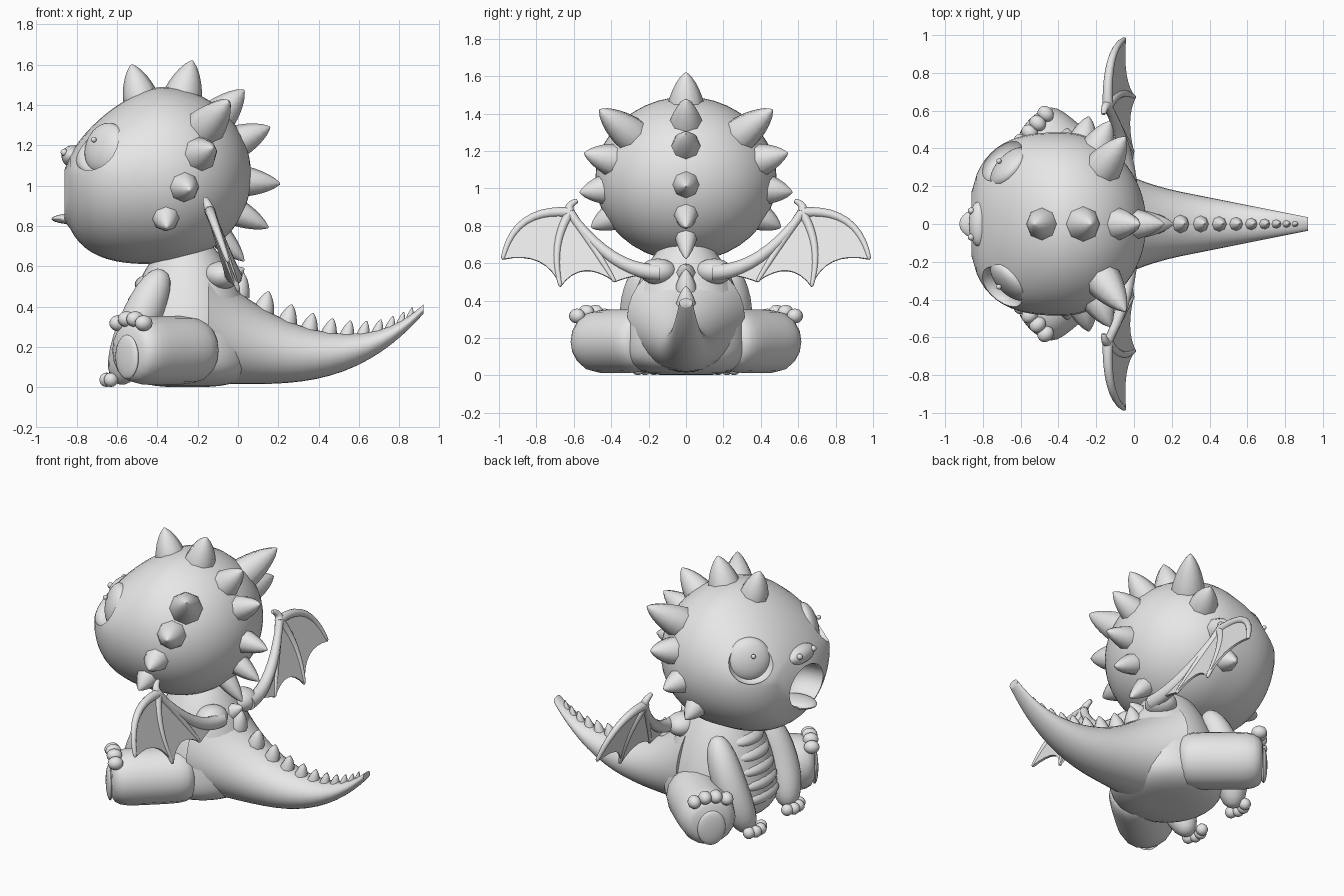
import bpy, bmesh, math
from mathutils import Vector

start_cube = bpy.data.objects.get("Cube")
if start_cube:
    bpy.data.objects.remove(start_cube)

grey = bpy.data.materials.new("plain grey")
grey.use_nodes = True
grey.diffuse_color = (0.8, 0.8, 0.8, 1)
grey.node_tree.nodes["Principled BSDF"].inputs["Base Color"].default_value = grey.diffuse_color
parts = []


def finish(name, bm):
    bmesh.ops.recalc_face_normals(bm, faces=bm.faces)
    mesh = bpy.data.meshes.new(name)
    bm.to_mesh(mesh)
    bm.free()
    mesh.materials.append(grey)
    obj = bpy.data.objects.new(name, mesh)
    bpy.context.collection.objects.link(obj)
    parts.append(obj)
    return obj


def bulge(t, power):
    """Rounded profile: one in the middle, falling to zero at t = -1 and t = 1."""
    return max(0, 1 - abs(t) ** power) ** (1 / power)


def spaced(count):
    """Steps from -1 to 1, closer together near the ends."""
    return [-math.cos(math.pi * i / count) for i in range(count + 1)]


def circle(sides):
    angles = [math.tau * i / sides for i in range(sides)]
    return [(math.cos(a), math.sin(a)) for a in angles]


def loft(name, rings):
    bm = bmesh.new()
    loops = [[bm.verts.new(point) for point in ring] for ring in rings]
    for lower, upper in zip(loops, loops[1:]):
        for i in range(len(lower)):
            bm.faces.new((lower[i - 1], lower[i], upper[i], upper[i - 1]))
    bm.faces.new(loops[0])
    bm.faces.new(loops[-1])
    return finish(name, bm)


def bend(start, pull, end, t):
    return start.lerp(pull, t).lerp(pull.lerp(end, t), t)


def sweep(name, start, pull, end, radius, sides=16, count=14):
    """Round tube along a bent path; radius is a rule from 0 (start) to 1 (end)."""
    steps = [(t + 1) / 2 for t in spaced(count)]
    rings, turn, last = [], None, None
    for t in steps:
        along = (pull - start).lerp(end - pull, t).normalized()
        turn = last.rotation_difference(along) @ turn if last else along.to_track_quat('Z', 'Y')
        last = along
        centre, r = bend(start, pull, end, t), max(radius(t), 0.004)
        rings.append([centre + turn @ Vector((r * c, r * s, 0)) for c, s in circle(sides)])
    return loft(name, rings)


def ball(name, centre, size, axis=None, segments=24):
    bm = bmesh.new()
    bmesh.ops.create_uvsphere(bm, u_segments=segments, v_segments=segments // 2, radius=1)
    for vert in bm.verts:
        offset = vert.co * Vector(size)
        if axis:
            offset.rotate(axis.to_track_quat('Z', 'Y'))
        vert.co = Vector(centre) + offset
    return finish(name, bm)


def carve(obj, cutter):
    cutter.hide_render = True
    cut = obj.modifiers.new("cut", 'BOOLEAN')
    cut.object, cut.operation, cut.solver = cutter, 'DIFFERENCE', 'EXACT'
    bpy.context.view_layer.objects.active = obj
    bpy.ops.object.modifier_apply(modifier=cut.name)
    parts.remove(cutter)
    bpy.data.objects.remove(cutter)


def spike(name, base, tip, width):
    sweep(name, base, base.lerp(tip, 0.5), tip, lambda t: width * bulge(t, 1.45), sides=8, count=8)


# Head: round skull behind, sloping brow and boxy muzzle in front
skull = Vector((-0.38, 0, 1.05))


def head_ring(t):
    front = t < 0
    x = skull.x + t * (0.49 if front else 0.445)
    upper = 0.44 * bulge(t, 1.5 if front else 2)
    lower = 0.44 * bulge(t, 3 if front else 2)
    width = 0.485 * bulge(t, 2.7 if front else 2)
    return [(x, width * c, skull.z + s * (upper if s > 0 else lower)) for c, s in circle(40)]


# The front of the head folds inwards at the lips into an open mouth
def mouth_ring(x, scale):
    return [(x, 0.17 * scale * c, 0.95 + 0.13 * scale * s) for c, s in circle(40)]


mouth = [mouth_ring(x, scale) for x, scale in (
    (-0.66, 0.3), (-0.68, 0.65), (-0.74, 0.88), (-0.8, 0.96), (-0.85, 0.96), (-0.86, 1))]
head = loft("head", mouth + [head_ring(t) for t in spaced(32)[4:-1]])
ball("tongue", (-0.8, 0, 0.835), (0.125, 0.085, 0.028))
ball("snout", (-0.82, 0, 1.145), (0.055, 0.12, 0.055))


# Pear-shaped body
def body_radius(z):
    rise = z - 0.18
    return 0.335 * (bulge(rise / 0.6, 1.6) if rise > 0 else bulge(rise / 0.18, 3))


def body_ring(t):
    z = 0.18 + t * (0.55 if t > 0 else 0.18)
    return [(body_radius(z) * c - 0.25, body_radius(z) * s, z) for c, s in circle(32)]


loft("body", [body_ring(t) for t in spaced(24)[1:]])

# Broad belly plates follow the front of the body
for i in range(5):
    z = 0.17 + 0.085 * i
    ball("belly_plate", (-0.165 - body_radius(z), 0, z), (0.1, 0.19 - 0.01 * i, 0.055))


# Tail curving up to a narrow tip
def tail_top(x):
    dip = x - 0.55
    return 0.265 + 0.7 * dip ** 2 + max(dip, 0) ** 3


def tail_ring(x):
    low = 0.015 + 0.45 * max(x, 0) ** 3
    middle, half = (tail_top(x) + low) / 2, (tail_top(x) - low) / 2
    width = 0.22 - 0.2 * x + 0.4 * max(0, 0.25 - x) ** 2
    return [(x, width * c, middle + half * s) for c, s in circle(32)]


loft("tail", [tail_ring(0.385 + 0.535 * t) for t in spaced(24)])

# Spikes along the back and tail, shrinking towards the tip
for i in range(11):
    x = 0.13 * i - 0.0045 * i * i
    base = Vector((x, 0, tail_top(x) - 0.02))
    height = 0.11 - 0.005 * i
    spike("tail_spike", base, base + Vector((height / 4, 0, height)), 0.058 - 0.004 * i)
spike("nape_spike", Vector((-0.06, 0, 0.53)), Vector((0.03, 0, 0.59)), 0.06)

# Crest of spikes over the head
for i, degrees in enumerate((105, 75, 46, 24, -4, -26, -46)):
    ray = Vector((math.cos(math.radians(degrees)), 0, math.sin(math.radians(degrees))))
    spike("crest_spike", skull + ray * 0.4, skull + ray * (0.59 if i else 0.57),
          0.105 - 0.007 * i if i else 0.088)

for side, s in (("left", -1), ("right", 1)):
    def at(x, y, z):
        return Vector((x, y * s, z))

    # Eye set in a shallow socket, with glint and nostril
    look = at(-0.7, 0.65, 0.25).normalized()
    eye = at(-0.66, 0.3, 1.185)
    carve(head, ball("socket_cutter", eye + look * 0.07, (0.14, 0.14, 0.085), look, 32))
    ball(side + "_eye", eye, (0.13, 0.13, 0.06), look, 32)
    ball(side + "_eye_glint", eye + look * 0.05 + at(-0.02, 0, 0.03), [0.014] * 3, segments=12)
    ball(side + "_nostril", at(-0.862, 0.07, 1.165), [0.018] * 3, segments=12)

    # Row of spikes behind the cheek
    for i, length in enumerate((0.68, 0.615, 0.59, 0.57)):
        lift, swing = math.radians(33 - 20 * i), math.radians(36 - 11 * i)
        ray = at(math.sin(swing) * math.cos(lift), math.cos(swing) * math.cos(lift), math.sin(lift))
        spike(side + "_head_spike", skull + ray * 0.43, skull + ray * length, 0.1 - 0.008 * i)

    # Arm and fingers
    hand = at(-0.59, 0.195, 0.02)
    sweep(side + "_arm", at(-0.37, 0.22, 0.58), at(-0.52, 0.3, 0.28), hand,
          lambda t: 0.1 * bulge(2 * t - 1, 2.5))
    for i in range(4):
        angle = 0.6 * (i - 1.5)
        reach = at(-0.065 * math.cos(angle), 0.08 * math.sin(angle), 0.017)
        ball(side + "_finger", hand + reach, [0.036] * 3, segments=14)

    # Leg, sole pad and toes
    hip, foot = at(-0.17, 0.2, 0.185), at(-0.55, 0.525, 0.18)
    forward = (foot - hip).normalized()
    across = at(0.65, 0.76, 0)
    sweep(side + "_leg", hip, hip.lerp(foot, 0.5), foot, lambda t: 0.17 * bulge(2 * t - 1, 5))
    ball(side + "_sole_pad", foot + at(0, 0, -0.03), (0.085, 0.11, 0.022), forward)
    for i in range(4):
        shift = i - 1.5
        ball(side + "_toe", foot + across * shift * 0.065 + at(0, 0, 0.16 - 0.01 * shift ** 2)
             - forward * 0.025, (0.04, 0.04, 0.046), forward, 16)

    # Wing bones, spread on a slanted plane
    def on_wing(y, z):
        return at(0.175 - 0.36 * z, y, z)

    root, wrist = on_wing(0.14, 0.55), on_wing(0.62, 0.87)
    tips = [on_wing(0.98, 0.62), on_wing(0.67, 0.475), on_wing(0.38, 0.5)]
    arm_pull, long_pull = on_wing(0.4, 0.55), on_wing(0.92, 0.9)
    for label, start, pull, end, thick in (
            ("arm", root, arm_pull, wrist, 0.045),
            ("claw", wrist, on_wing(0.64, 0.91), on_wing(0.58, 0.935), 0.028),
            ("long_finger", wrist, long_pull, tips[0], 0.028),
            ("middle_finger", wrist, on_wing(0.73, 0.7), tips[1], 0.026),
            ("short_finger", wrist, on_wing(0.5, 0.7), tips[2], 0.026)):
        sweep(f"{side}_wing_{label}", start, pull, end,
              lambda t: thick * (1 - t / 2) * bulge(t, 8), sides=12)
    ball(side + "_wing_shoulder", at(-0.08, 0.15, 0.555), (0.09, 0.1, 0.07))

    # Wing membrane with a scalloped lower edge, centred on the bones
    outline = []
    for start, pull, end in (
            (root, arm_pull, wrist), (wrist, long_pull, tips[0]),
            (tips[0], on_wing(0.75, 0.67), tips[1]), (tips[1], on_wing(0.56, 0.63), tips[2]),
            (tips[2], on_wing(0.28, 0.54), root)):
        outline += [bend(start, pull, end, i / 8) for i in range(8)]
    bm = bmesh.new()
    half_thick = Vector((0.006, 0, 0.002))
    sheet = bm.faces.new([bm.verts.new(point - half_thick) for point in outline])
    grown = bmesh.ops.extrude_face_region(bm, geom=[sheet])["geom"]
    bmesh.ops.translate(bm, vec=half_thick * 2,
                        verts=[item for item in grown if isinstance(item, bmesh.types.BMVert)])
    bmesh.ops.triangulate(bm, faces=bm.faces)
    finish(side + "_wing_membrane", bm)

# Smooth shading with sharp creases kept
bpy.ops.object.select_all(action='DESELECT')
for obj in parts:
    obj.select_set(True)
bpy.context.view_layer.objects.active = head
bpy.ops.object.shade_smooth_by_angle(angle=math.radians(45))
